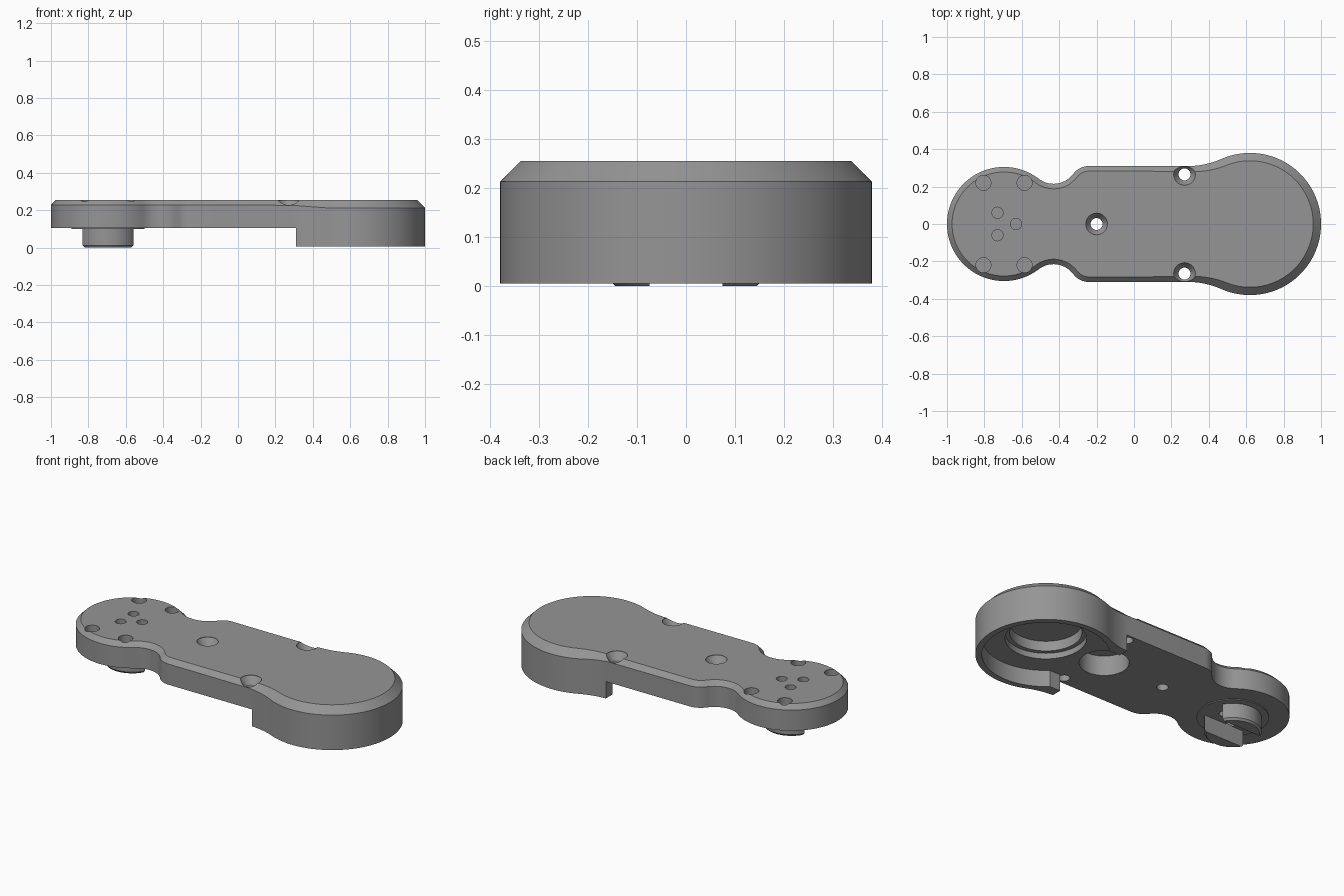
import bpy, bmesh, math
from math import pi, sin, cos, asin, atan2

if "Cube" in bpy.data.objects:
    bpy.data.objects.remove(bpy.data.objects["Cube"])

grey = bpy.data.materials.new("plain grey")
grey.diffuse_color = (0.3, 0.3, 0.3, 1)
grey.use_nodes = True
grey.node_tree.nodes["Principled BSDF"].inputs["Base Color"].default_value = grey.diffuse_color


def make(name, rings):
    """Closed solid skinned through rings of equal point count, capped at both ends."""
    bm = bmesh.new()
    vs = [[bm.verts.new(p) for p in ring] for ring in rings]
    n = len(vs[0])
    for a, b in zip(vs, vs[1:]):
        for i in range(n):
            j = (i + 1) % n
            bm.faces.new((a[i], a[j], b[j], b[i]))
    bm.faces.new(vs[0])
    bm.faces.new(vs[-1])
    bmesh.ops.recalc_face_normals(bm, faces=bm.faces)
    me = bpy.data.meshes.new(name)
    bm.to_mesh(me)
    bm.free()
    me.materials.append(grey)
    ob = bpy.data.objects.new(name, me)
    bpy.context.collection.objects.link(ob)
    return ob


def lathe(name, x, y, profile, n=48):
    """Round solid from (radius, z) pairs."""
    return make(name, [[(x + r * cos(2 * pi * i / n), y + r * sin(2 * pi * i / n), z)
                        for i in range(n)] for r, z in profile])


def prism(name, pts, z0, z1):
    return make(name, [[(x, y, z) for x, y in pts] for z in (z0, z1)])


def cut(ob, cutter, keep=False):
    m = ob.modifiers.new("cut", "BOOLEAN")
    m.operation, m.solver, m.object = "DIFFERENCE", "EXACT", cutter
    bpy.context.view_layer.objects.active = ob
    bpy.ops.object.modifier_apply(modifier=m.name)
    if not keep:
        bpy.data.objects.remove(cutter)


# Half outline from the large end to the small end as (x, y, normal x, normal y)
def arc(cx, cy, r, a0, a1, n, side=1):
    out = []
    for i in range(n + 1):
        a = a0 + (a1 - a0) * i / n
        out.append((cx + r * cos(a), cy + r * sin(a), side * cos(a), side * sin(a)))
    return out


t1 = atan2(0.743, -0.33)     # large end meets its fillet
t2 = atan2(0.142, -0.19)     # shoulder meets neck
t3 = atan2(0.345, 0.265)     # neck meets small end
half = arc(0.62, 0, 0.38, 0, t1, 36)
half += arc(0.29, 0.743, 0.433, t1 - pi, -pi / 2, 10, -1)[1:]
half += arc(-0.24, 0.203, 0.107, pi / 2, t2, 8)
half += arc(-0.43, 0.345, 0.13, t2 - pi, t3 - pi, 14, -1)[1:]
half += arc(-0.695, 0, 0.305, t3, pi, 30)[1:]
outline = half + [(x, -y, nx, -ny) for x, y, nx, ny in half[-2:0:-1]]


def chamfer(x):              # chamfer grows towards the large end
    return 0.027 + 0.015 * min(1, max(0, (x - 0.27) / 0.2))


body = make("arm_body", [
    [(x, y, 0.005) for x, y, _, _ in outline],
    [(x, y, 0.255 - chamfer(x)) for x, y, _, _ in outline],
    [(x - nx * chamfer(x), y - ny * chamfer(x), 0.255) for x, y, nx, ny in outline]])

# Underside relief: thin arm plus the open cup inside the large end
b = asin(0.25 / 0.345)
cup = [p[:2] for p in arc(0.62, 0, 0.345, -pi + b, pi - b, 56)]
cut(body, prism("relief", [(-1.2, -0.6), (0.31, -0.6), (0.31, -0.25)] + cup +
                [(0.31, 0.25), (0.31, 0.6), (-1.2, 0.6)], -0.1, 0.105))

# Stepped bearing seat and round pocket in the underside
cut(body, lathe("seat", 0.62, 0, [(0.22, 0.08), (0.22, 0.14), (0.195, 0.14), (0.195, 0.2)], 64))
cut(body, lathe("pocket", 0.21, 0, [(0.135, 0.08), (0.135, 0.225)]))

# Countersunk through holes
for x, y in ((-0.2, 0), (0.27, 0.265), (0.27, -0.265)):
    cut(body, lathe("screw", x, y, [(0.032, 0.05), (0.032, 0.21), (0.058, 0.25), (0.058, 0.3)], 32))

# Blind holes in the small end
for x in (-0.805, -0.585):
    for y in (0.22, -0.22):
        cut(body, lathe("blind", x, y, [(0.04, 0.2), (0.04, 0.3)], 32))

# Mounting flange under the small end
flange = lathe("hub_flange", -0.695, 0, [(0.195, 0.1), (0.195, 0.107)], 64)
for x, y in ((-0.73, 0.06), (-0.73, -0.06), (-0.63, 0)):
    cut(body, lathe("pin_top", x, y, [(0.03, 0.2), (0.03, 0.3)], 24))
    pin = lathe("pin_bottom", x, y, [(0.026, 0.05), (0.026, 0.16)], 24)
    cut(body, pin, keep=True)
    cut(flange, pin)

# Hub split by a wide slot into two lugs
hub = lathe("hub_lugs", -0.695, 0, [(0.145, 0), (0.155, 0.012), (0.155, 0.106)], 64)
cut(hub, prism("slot", [(-1, -0.075), (-0.4, -0.075), (-0.4, 0.075), (-1, 0.075)], -0.1, 0.2))

# Smooth curved walls, keep edges crisp
for ob in (body, flange, hub):
    bpy.ops.object.select_all(action="DESELECT")
    ob.select_set(True)
    bpy.context.view_layer.objects.active = ob
    bpy.ops.object.shade_smooth_by_angle(angle=math.radians(30))
